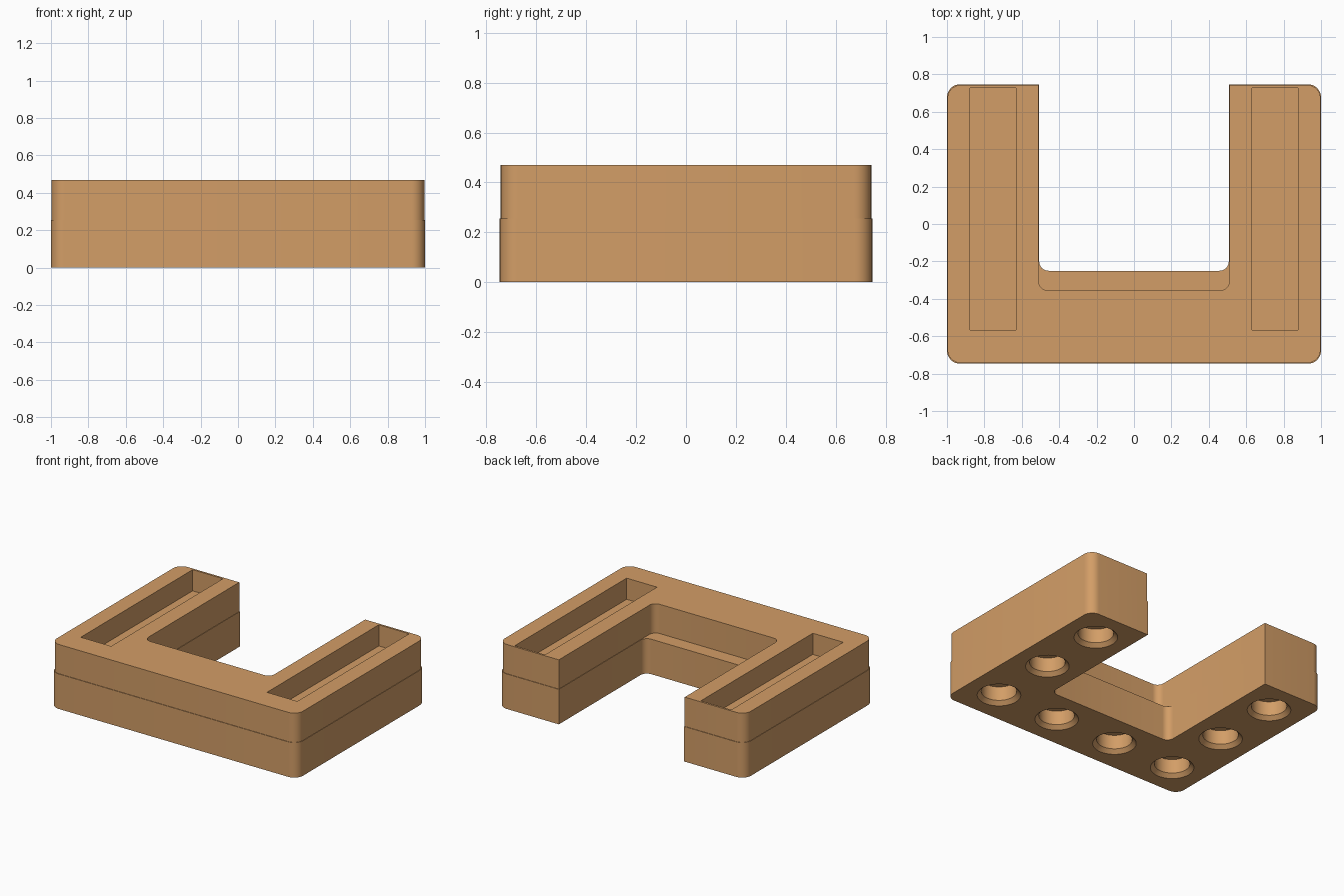
import bpy, bmesh, math

if "Cube" in bpy.data.objects:
    bpy.data.objects.remove(bpy.data.objects["Cube"])

wood = bpy.data.materials.new("warm tan")
wood.diffuse_color = (0.65, 0.34, 0.135, 1)
wood.use_nodes = True
wood.node_tree.nodes["Principled BSDF"].inputs["Base Color"].default_value = wood.diffuse_color


def rounded(points):
    """Round each (x, y, radius) corner of a polygon."""
    out = []
    n = len(points)
    for i, (x, y, r) in enumerate(points):
        if r == 0:
            out.append((x, y))
            continue
        ax, ay, _ = points[i - 1]
        bx, by, _ = points[(i + 1) % n]
        la, lb = math.hypot(ax - x, ay - y), math.hypot(bx - x, by - y)
        u = ((ax - x) / la, (ay - y) / la)
        v = ((bx - x) / lb, (by - y) / lb)
        for k in range(9):
            a = math.pi / 2 * k / 8
            cu, cv = r * (1 - math.sin(a)), r * (1 - math.cos(a))
            out.append((x + u[0] * cu + v[0] * cv, y + u[1] * cu + v[1] * cv))
    return out


def make_object(name, bm):
    bmesh.ops.recalc_face_normals(bm, faces=bm.faces[:])
    me = bpy.data.meshes.new(name)
    bm.to_mesh(me)
    bm.free()
    me.materials.append(wood)
    ob = bpy.data.objects.new(name, me)
    bpy.context.collection.objects.link(ob)
    return ob


def u_block(name, hx, hy, inner_x, inner_y, z0, z1):
    """U-shaped slab, open towards the back."""
    R, r = 0.07, 0.05
    outline = rounded([(-hx, -hy, R), (hx, -hy, R), (hx, hy, R), (inner_x, hy, 0),
                       (inner_x, inner_y, r), (-inner_x, inner_y, r),
                       (-inner_x, hy, 0), (-hx, hy, R)])
    bm = bmesh.new()
    face = bm.faces.new([bm.verts.new((x, y, z0)) for x, y in outline])
    top = bmesh.ops.extrude_face_region(bm, geom=[face], use_keep_orig=True)["geom"]
    bmesh.ops.translate(bm, vec=(0, 0, z1 - z0),
                        verts=[v for v in top if isinstance(v, bmesh.types.BMVert)])
    return make_object(name, bm)


def cut(ob, cutter):
    bpy.context.view_layer.objects.active = ob
    mod = ob.modifiers.new("cut", 'BOOLEAN')
    mod.operation, mod.solver, mod.object = 'DIFFERENCE', 'EXACT', cutter
    bpy.ops.object.modifier_apply(modifier=mod.name)
    bpy.data.objects.remove(cutter)


# Lower base and slightly smaller upper frame
base = u_block("lower_base", 1.0, 0.747, 0.507, -0.25, 0.0, 0.256)
frame = u_block("upper_frame", 0.997, 0.743, 0.51, -0.355, 0.256, 0.47)

# Chamfered round sockets under the base
bm = bmesh.new()
sockets = [(x, -0.5) for x in (-0.75, -0.25, 0.25, 0.75)]
sockets += [(x, y) for x in (-0.75, 0.75) for y in (0.0, 0.5)]
N = 40
for cx, cy in sockets:
    rings = []
    for rad, z in ((0.16, -0.015), (0.145, 0.0), (0.118, 0.027), (0.118, 0.13)):
        rings.append([bm.verts.new((cx + rad * math.cos(2 * math.pi * k / N),
                                    cy + rad * math.sin(2 * math.pi * k / N), z))
                      for k in range(N)])
    for a, b in zip(rings, rings[1:]):
        for k in range(N):
            bm.faces.new((a[k], a[(k + 1) % N], b[(k + 1) % N], b[k]))
    bm.faces.new(rings[0])
    bm.faces.new(rings[-1])
cut(base, make_object("socket_cutter", bm))

# Long slots in the top of both arms
bm = bmesh.new()
for s in (-1, 1):
    verts = bmesh.ops.create_cube(bm, size=1)["verts"]
    bmesh.ops.scale(bm, vec=(0.246, 1.294, 0.255), verts=verts)
    bmesh.ops.translate(bm, vec=(s * 0.754, 0.081, 0.315 + 0.1275), verts=verts)
cut(frame, make_object("slot_cutter", bm))

# Smooth rounded corners, keep edges crisp
for ob in (base, frame):
    bpy.ops.object.select_all(action='DESELECT')
    ob.select_set(True)
    bpy.context.view_layer.objects.active = ob
    bpy.ops.object.shade_smooth_by_angle(angle=math.radians(30))
